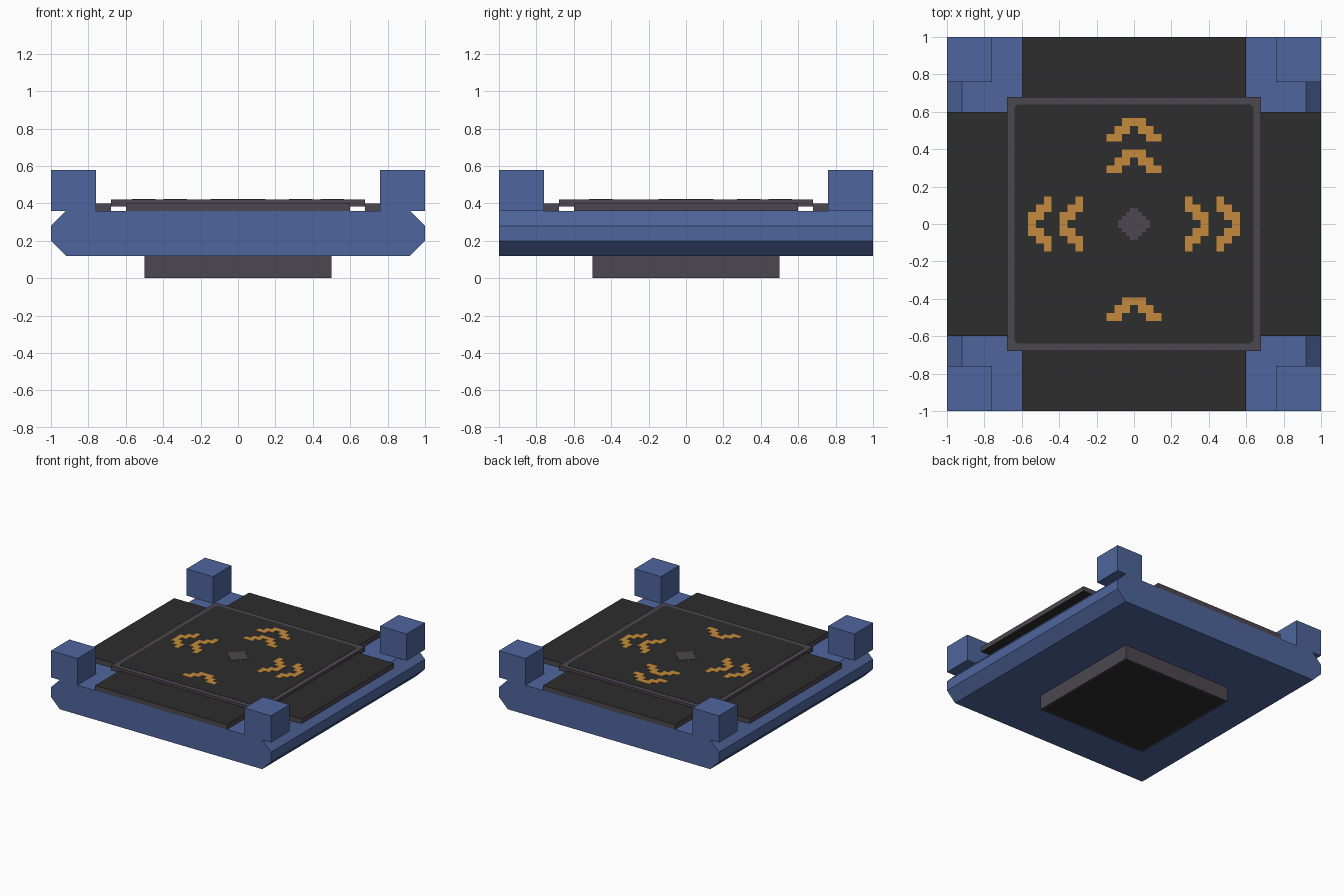
import bpy, bmesh, math

if "Cube" in bpy.data.objects:
    bpy.data.objects.remove(bpy.data.objects["Cube"])


def material(name, color):
    m = bpy.data.materials.new(name)
    m.diffuse_color = (*color, 1)
    m.use_nodes = True
    m.node_tree.nodes["Principled BSDF"].inputs["Base Color"].default_value = m.diffuse_color
    return m


BLUE = material("blue_paint", (0.077, 0.131, 0.335))
GREY = material("purple_grey", (0.072, 0.063, 0.080))
DARK = material("dark_rubber", (0.026, 0.026, 0.026))
ORANGE = material("orange_marking", (0.552, 0.254, 0.045))


def finish(name, bm, mats):
    me = bpy.data.meshes.new(name)
    bmesh.ops.recalc_face_normals(bm, faces=bm.faces)
    bm.to_mesh(me)
    bm.free()
    for m in mats:
        me.materials.append(m)
    ob = bpy.data.objects.new(name, me)
    bpy.context.collection.objects.link(ob)
    return ob


def add_box(bm, lo, hi):
    verts = bmesh.ops.create_cube(bm, size=1)["verts"]
    for v in verts:
        for i in range(3):
            v.co[i] = lo[i] if v.co[i] < 0 else hi[i]


def slab(name, lo, hi):
    """Grey-sided box with dark top and bottom."""
    bm = bmesh.new()
    add_box(bm, lo, hi)
    bm.normal_update()
    for f in bm.faces:
        f.material_index = 1 if abs(f.normal.z) > 0.5 else 0
    return finish(name, bm, [GREY, DARK])


def prism(name, points, depth, mat):
    """Extrude a closed outline of 3D points along a vector."""
    bm = bmesh.new()
    face = bm.faces.new([bm.verts.new(p) for p in points])
    new = bmesh.ops.extrude_face_region(bm, geom=[face], use_keep_orig=True)["geom"]
    bmesh.ops.translate(bm, vec=depth, verts=[g for g in new if isinstance(g, bmesh.types.BMVert)])
    return finish(name, bm, [mat])


# Chamfered main body, profile extruded front to back
half = [(0.92, 0.12), (1, 0.20), (1, 0.28), (0.92, 0.36)]
profile = half + [(-x, z) for x, z in reversed(half)]
prism("body", [(x, -1, z) for x, z in profile], (0, 2, 0), BLUE)

# Corner posts
for sx, fx in ((-1, "left"), (1, "right")):
    for sy, fy in ((-1, "front"), (1, "back")):
        bm = bmesh.new()
        xs, ys = sorted((sx, sx * 0.76)), sorted((sy, sy * 0.76))
        add_box(bm, (xs[0], ys[0], 0.36), (xs[1], ys[1], 0.58))
        finish(f"{fy}_{fx}_post", bm, [BLUE])

# Four edge plates
for s, fx, fy in ((-1, "left", "front"), (1, "right", "back")):
    a, b = sorted((s * 0.68, s))
    slab(f"{fx}_plate", (a, -0.6, 0.36), (b, 0.6, 0.40))
    slab(f"{fy}_plate", (-0.6, a, 0.36), (0.6, b, 0.40))

# Raised centre panel: grey rim, dark underside
panel = slab("centre_panel", (-0.68, -0.68, 0.383), (0.68, 0.68, 0.42))
for p in panel.data.polygons:
    if p.normal.z > 0.5:
        p.material_index = 0

# Rounded dark inlay on the panel
r, outline = 0.03, []
for k in range(4):
    for j in range(5):
        t = math.pi / 2 * (k + j / 4)
        sx = 1 if k in (0, 3) else -1
        sy = 1 if k < 2 else -1
        outline.append((sx * (0.64 - r) + r * math.cos(t), sy * (0.64 - r) + r * math.sin(t), 0.42))
prism("panel_inlay", outline, (0, 0, 0.002), DARK)

# Foot block with a dark inset underside
bm = bmesh.new()
add_box(bm, (-0.5, -0.5, 0), (0.5, 0.5, 0.12))
bm.normal_update()
bottom = [f for f in bm.faces if f.normal.z < -0.5]
bmesh.ops.inset_region(bm, faces=bottom, thickness=0.02)
bottom[0].material_index = 1
finish("foot_block", bm, [GREY, DARK])

# Stepped chevron markings: (apex position, pointing direction)
U = 0.042
LEFT_HALF = [(0, -1), (-1.5, -1)]
arm = [(0, 0), (1.5, 0), (1.5, -1), (2.5, -1), (2.5, -2), (3.5, -2), (3.5, -3),
       (1.5, -3), (1.5, -2), (0.5, -2), (0.5, -1), (0, -1)]
right = arm[1:-1]
chevron = right + [(-x, y) for x, y in reversed(right)]


def marking(name, apex, turns):
    a = turns * math.pi / 2
    c, s = math.cos(a), math.sin(a)
    pts = []
    for px, py in chevron:
        x, y = px * U, py * U + apex
        pts.append((x * c - y * s, x * s + y * c, 0.422))
    prism(name, pts, (0, 0, 0.002), ORANGE)


for turns, side in ((0, "back"), (1, "left"), (3, "right")):
    marking(f"{side}_inner_chevron", 0.398, turns)
    marking(f"{side}_outer_chevron", 0.566, turns)
marking("front_chevron", -0.392, 0)

# Stepped diamond in the middle
q = 0.0215
quarter = []
for i in range(4):
    quarter += [((4 - i) * q, i * q), ((4 - i) * q, (i + 1) * q)]
pts = []
for k in range(4):
    for x, y in quarter:
        for _ in range(k):
            x, y = -y, x
        pts.append((x, y, 0.422))
# drop points lying on straight runs between quarters
pts = [p for i, p in enumerate(pts) if i % 8 != 0]
prism("centre_diamond", pts, (0, 0, 0.002), GREY)
